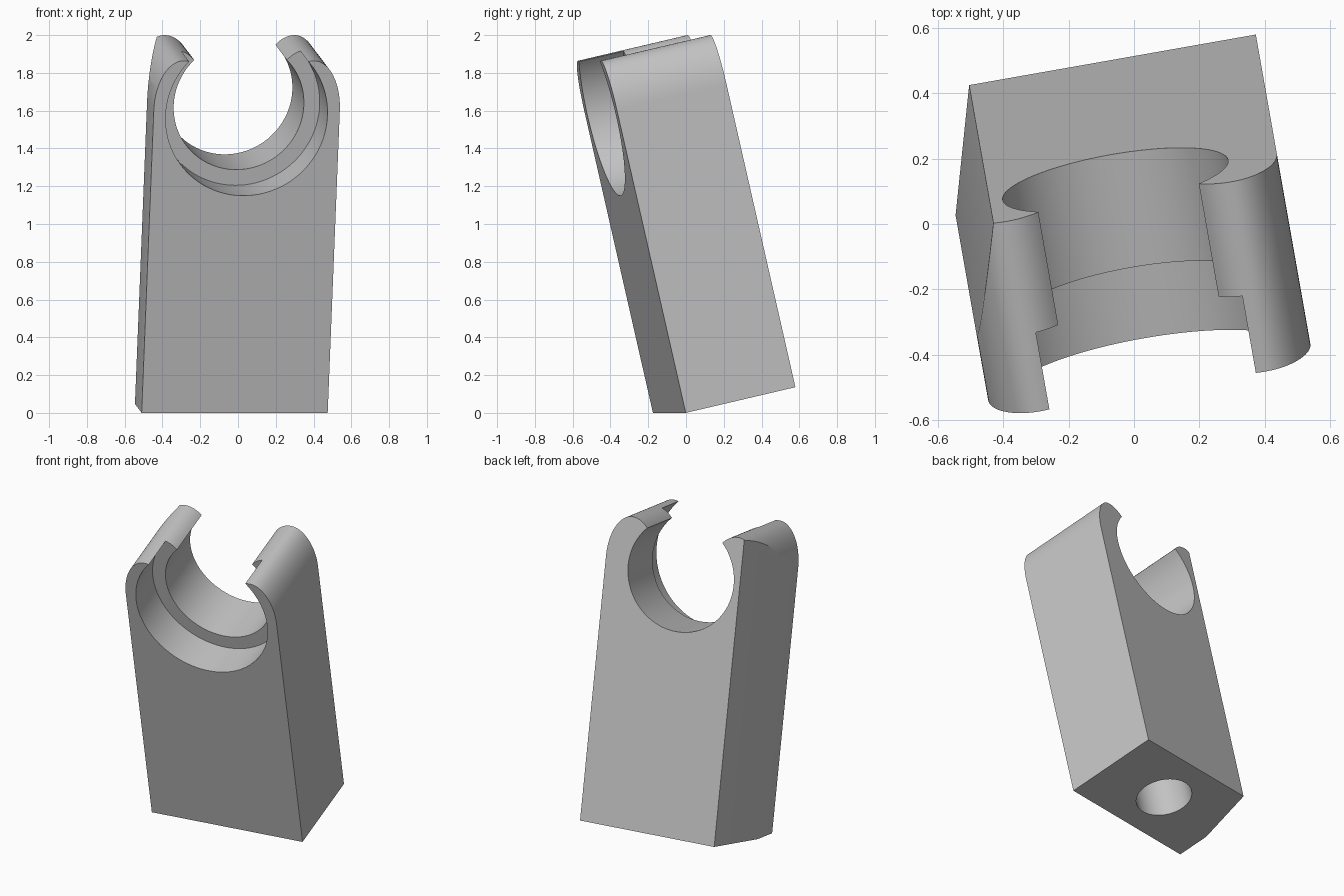
import bpy, bmesh, math
from mathutils import Matrix, Vector

if "Cube" in bpy.data.objects:
    bpy.data.objects.remove(bpy.data.objects["Cube"], do_unlink=True)

# Main sizes in the block's own frame: x width, y depth, z length
WIDTH, DEPTH = 1.0, 0.605
BORE_Z, STEP = 1.615, 0.245
SHOULDER, RISE = 1.645, 0.268
TILT = (Matrix.Translation((-0.51, -0.175, 0))
        @ Matrix.Rotation(math.radians(10), 4, 'Z')
        @ Matrix.Rotation(math.radians(13), 4, 'X'))

grey = bpy.data.materials.new("plain_grey")
grey.use_nodes = True
colour = (0.55, 0.55, 0.55, 1)
grey.diffuse_color = colour
grey.node_tree.nodes["Principled BSDF"].inputs["Base Color"].default_value = colour


def finish(bm, name):
    bmesh.ops.recalc_face_normals(bm, faces=bm.faces)
    mesh = bpy.data.meshes.new(name)
    bm.to_mesh(mesh)
    bm.free()
    mesh.materials.append(grey)
    obj = bpy.data.objects.new(name, mesh)
    bpy.context.collection.objects.link(obj)
    return obj


def cylinder(name, radius, start, end):
    start, end = Vector(start), Vector(end)
    axis = end - start
    bm = bmesh.new()
    bmesh.ops.create_cone(
        bm, cap_ends=True, segments=96, radius1=radius, radius2=radius,
        depth=axis.length,
        matrix=Matrix.Translation((start + end) / 2) @ axis.to_track_quat('Z', 'Y').to_matrix().to_4x4())
    obj = finish(bm, name)
    obj.hide_render = True
    return obj


# Side profile: straight flank, then a rounded prong that ends inside the bore
half = [(0.5, 0)]
for i in range(33):
    a = math.radians(140) * i / 32
    reach = 0.15 if a < math.pi / 2 else 0.17
    half.append((0.35 + reach * math.cos(a), SHOULDER + RISE * math.sin(a)))
half.append((0.2, BORE_Z))
profile = half + [(-x, z) for x, z in reversed(half)]

bm = bmesh.new()
base = bm.faces.new([bm.verts.new((x + WIDTH / 2, 0, z)) for x, z in profile])
ext = bmesh.ops.extrude_face_region(bm, geom=[base])
bmesh.ops.translate(bm, vec=(0, DEPTH, 0),
                    verts=[v for v in ext["geom"] if isinstance(v, bmesh.types.BMVert)])

# Long bevel down one rear corner
cut = bmesh.ops.bisect_plane(
    bm, geom=bm.verts[:] + bm.edges[:] + bm.faces[:],
    plane_co=(0, 0.21, 0), plane_no=(-0.395, 0.11, 0), clear_outer=True)
bmesh.ops.holes_fill(bm, edges=[e for e in bm.edges if e.is_boundary], sides=0)
holder = finish(bm, "clip_holder")

# Through bore, wider front bore, and blind hole in the foot
cutters = [
    cylinder("through_bore", 0.35, (0.5, -0.1, BORE_Z), (0.5, DEPTH + 0.1, BORE_Z)),
    cylinder("front_bore", 0.435, (0.5, -0.1, BORE_Z), (0.5, STEP, BORE_Z)),
    cylinder("foot_hole", 0.17, (0.5, 0.3, -0.1), (0.5, 0.3, 0.75)),
]
bpy.context.view_layer.objects.active = holder
for cutter in cutters:
    mod = holder.modifiers.new(cutter.name, 'BOOLEAN')
    mod.operation = 'DIFFERENCE'
    mod.solver = 'EXACT'
    mod.object = cutter
    bpy.ops.object.modifier_apply(modifier=mod.name)
for cutter in cutters:
    bpy.data.objects.remove(cutter, do_unlink=True)

# Lean and turn the finished part
holder.data.transform(TILT)
bpy.ops.object.select_all(action='DESELECT')
holder.select_set(True)
bpy.ops.object.shade_smooth_by_angle(angle=math.radians(20))
